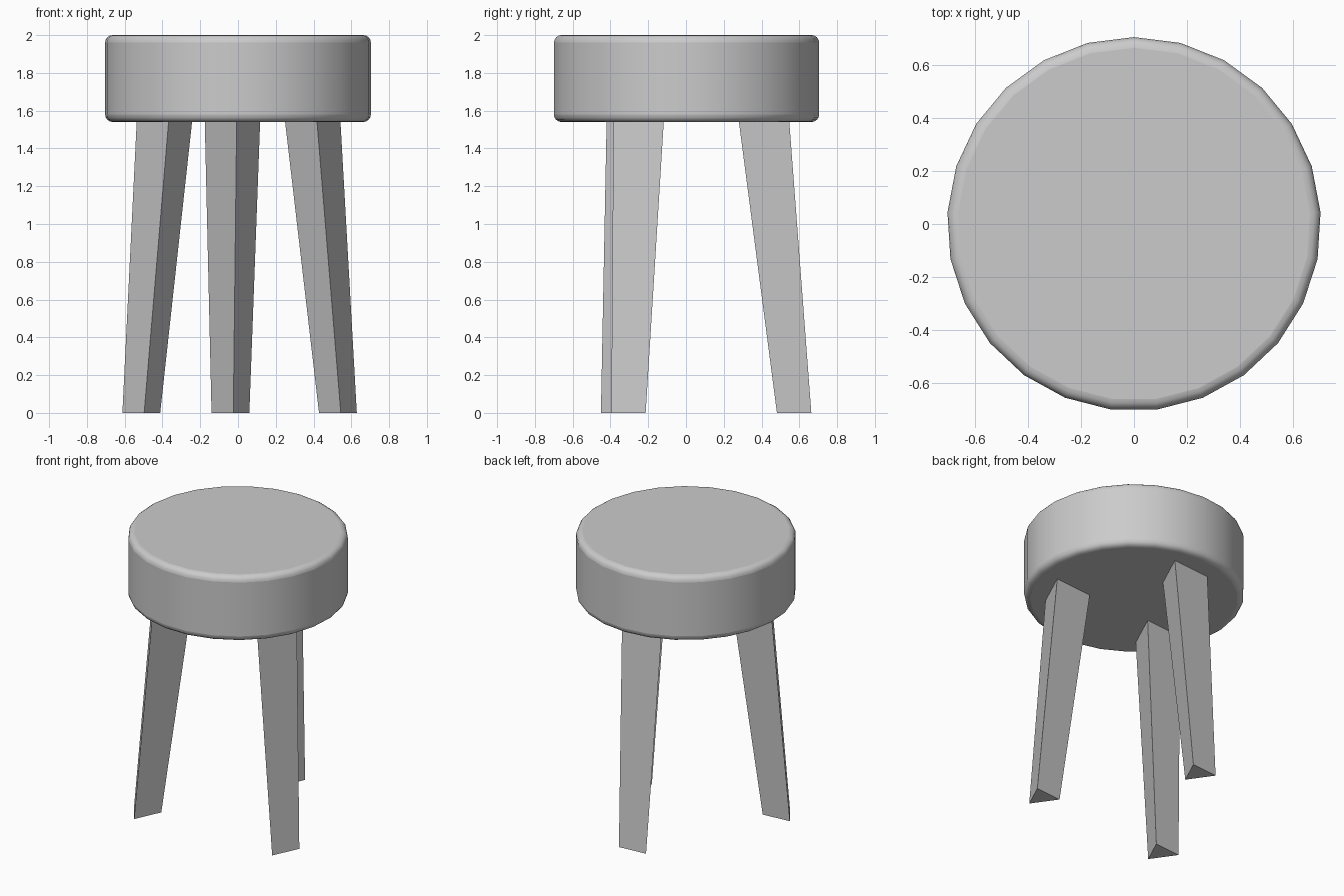
import bpy, bmesh
from math import sin, cos, radians

if "Cube" in bpy.data.objects:
    bpy.data.objects.remove(bpy.data.objects["Cube"])


def finish(name, bm):
    """Turn a bmesh into a named object."""
    bmesh.ops.recalc_face_normals(bm, faces=bm.faces)
    mesh = bpy.data.meshes.new(name)
    bm.to_mesh(mesh)
    bm.free()
    obj = bpy.data.objects.new(name, mesh)
    bpy.context.collection.objects.link(obj)
    return obj


def smooth(obj, angle):
    bpy.ops.object.select_all(action='DESELECT')
    obj.select_set(True)
    bpy.context.view_layer.objects.active = obj
    bpy.ops.object.shade_smooth_by_angle(angle=radians(angle))


# Seat: 25-sided thick disc with rounded rims
bpy.ops.mesh.primitive_cylinder_add(vertices=25, radius=0.705, depth=0.46,
                                    location=(0, 0, 1.77))
seat = bpy.context.object
seat.name = "seat"
bevel = seat.modifiers.new("rounded_rim", 'BEVEL')
bevel.width = 0.04
bevel.segments = 4
bevel.limit_method = 'ANGLE'
bevel.angle_limit = radians(40)
smooth(seat, 40)


def leg(name, foot, top):
    """Tapered three-sided leg, ridge facing front, splayed from foot to seat."""
    bm = bmesh.new()
    rings = []
    for (x, y), r, z in ((foot, 0.116, 0.0), (top, 0.17, 1.545)):
        rings.append([bm.verts.new((x + r * cos(radians(a)),
                                    y + r * sin(radians(a)), z))
                      for a in (-85, 35, 155)])
    low, high = rings
    for i in range(3):
        j = (i + 1) % 3
        bm.faces.new((low[i], low[j], high[j], high[i]))
    bm.faces.new(low[::-1])
    bm.faces.new(high)
    smooth(finish(name, bm), 30)


# Legs: two in front, one at the back
leg("front_left_leg", (-0.507, -0.335), (-0.382, -0.251))
leg("front_right_leg", (0.534, -0.280), (0.403, -0.215))
leg("back_leg", (-0.035, 0.597), (-0.022, 0.449))
